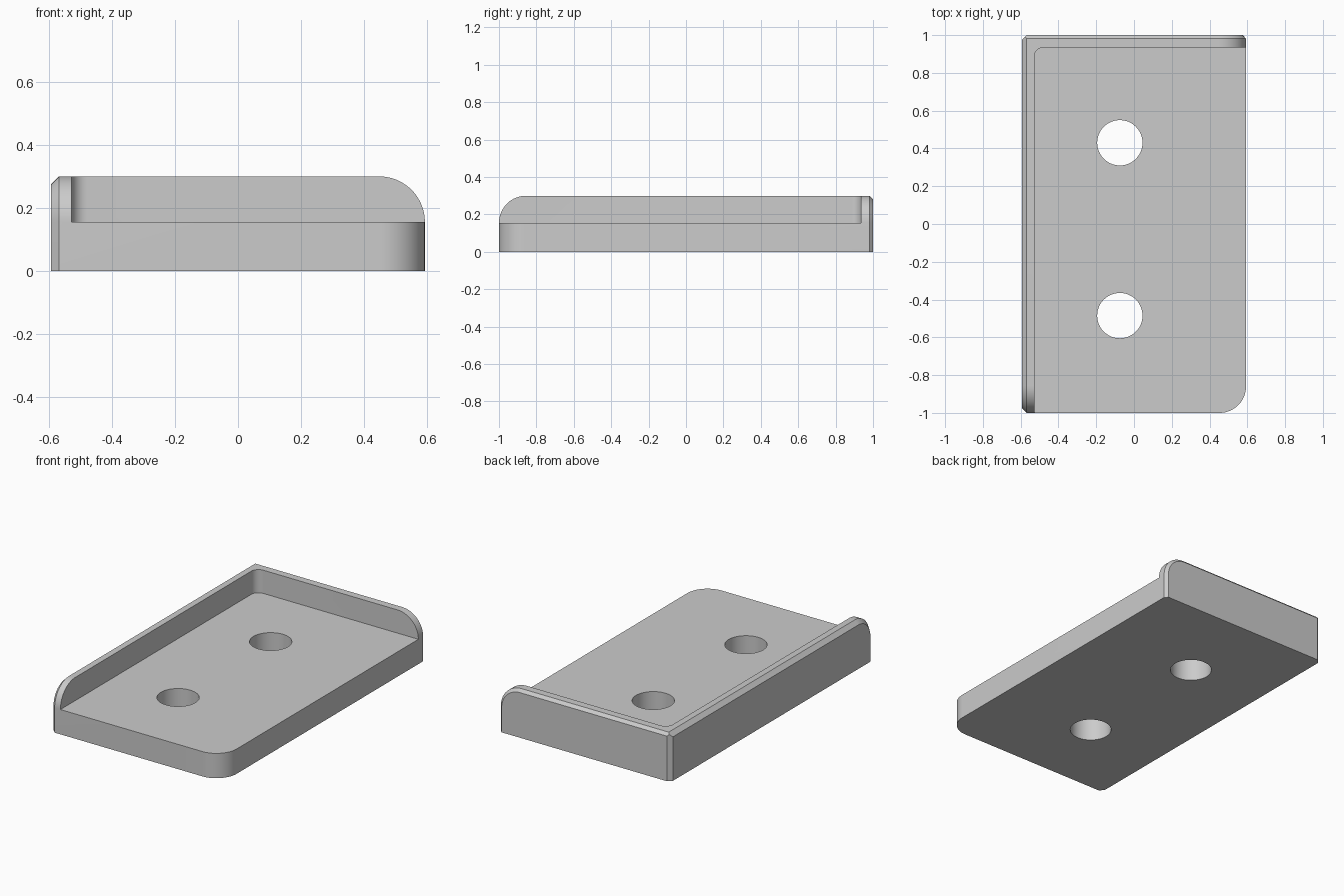
import bpy
import bmesh
from math import cos, sin, pi, radians

cube = bpy.data.objects.get("Cube")
if cube:
    bpy.data.objects.remove(cube, do_unlink=True)

HALF_X, HALF_Y, TOP, FLOOR = 0.593, 1.0, 0.30, 0.155
ROUND = TOP - FLOOR
CHAMFER = 0.025

grey = bpy.data.materials.new("light grey")
grey.use_nodes = True
colour = (0.6, 0.6, 0.6, 1)
grey.diffuse_color = colour
grey.node_tree.nodes["Principled BSDF"].inputs["Base Color"].default_value = colour


def arc(cx, cy, r, start, end, steps=20):
    angles = [radians(start + (end - start) * i / steps) for i in range(steps + 1)]
    return [(cx + r * cos(a), cy + r * sin(a)) for a in angles]


def loft(name, rings):
    """Closed solid through matching rings of points."""
    bm = bmesh.new()
    loops = [[bm.verts.new(p) for p in ring] for ring in rings]
    n = len(loops[0])
    for a, b in zip(loops, loops[1:]):
        for i in range(n):
            bm.faces.new((a[i], a[(i + 1) % n], b[(i + 1) % n], b[i]))
    bm.faces.new(loops[0])
    bm.faces.new(loops[-1])
    bmesh.ops.recalc_face_normals(bm, faces=bm.faces)
    mesh = bpy.data.meshes.new(name)
    bm.to_mesh(mesh)
    bm.free()
    mesh.materials.append(grey)
    obj = bpy.data.objects.new(name, mesh)
    bpy.context.collection.objects.link(obj)
    return obj


def prism(name, plan, low, high):
    return loft(name, [[(x, y, z) for x, y in plan] for z in (low, high)])


def envelope(name, end, depth, chamfer, place):
    """Block with one rounded upper end and a chamfered outer face."""
    def ring(d, inset):
        pts = [(-2, -0.2), (end - inset, -0.2)]
        pts += arc(end - ROUND, FLOOR, ROUND - inset, 0, 90)
        pts += [(-2, TOP - inset)]
        return [place(u, d, z) for u, z in pts]
    return loft(name, [ring(-2, 0), ring(depth - chamfer, 0), ring(depth, chamfer)])


# Plan outline: one chamfered corner, one rounded corner
plan = [(HALF_X, HALF_Y), (-HALF_X + CHAMFER, HALF_Y),
        (-HALF_X, HALF_Y - CHAMFER), (-HALF_X, -HALF_Y)]
plan += arc(HALF_X - 0.14, -HALF_Y + 0.14, 0.14, -90, 0)
tray = prism("corner_tray", plan, 0, 0.5)

# Rounded, chamfered limits of the back and side walls
back = envelope("back_wall_limit", HALF_X, HALF_Y, 0.018, lambda u, d, z: (u, d, z))
side = envelope("side_wall_limit", HALF_Y, HALF_X, CHAMFER, lambda u, d, z: (-d, -u, z))

# Open recess with a filleted inner corner
recess = prism("recess", [(2, -2), (2, 0.935)]
               + arc(-0.528 + 0.05, 0.935 - 0.05, 0.05, 90, 180, 10)
               + [(-0.528, -2)], FLOOR, 1)

# Mounting holes
holes = [prism("hole", arc(-0.075, y, 0.12, 0, 352.5, 47), -1, 1)
         for y in (0.43, -0.485)]

cuts = [(back, 'INTERSECT'), (side, 'INTERSECT'), (recess, 'DIFFERENCE')]
cuts += [(hole, 'DIFFERENCE') for hole in holes]
for cutter, operation in cuts:
    cutter.hide_render = True
    mod = tray.modifiers.new(cutter.name, 'BOOLEAN')
    mod.object = cutter
    mod.operation = operation
    mod.solver = 'EXACT'

# Apply the cuts and remove the cutters
bpy.context.view_layer.update()
evaluated = tray.evaluated_get(bpy.context.evaluated_depsgraph_get())
tray.data = bpy.data.meshes.new_from_object(evaluated)
tray.modifiers.clear()
for cutter, _ in cuts:
    bpy.data.objects.remove(cutter, do_unlink=True)

bpy.ops.object.select_all(action='DESELECT')
tray.select_set(True)
bpy.context.view_layer.objects.active = tray
bpy.ops.object.shade_smooth_by_angle(angle=radians(25))
